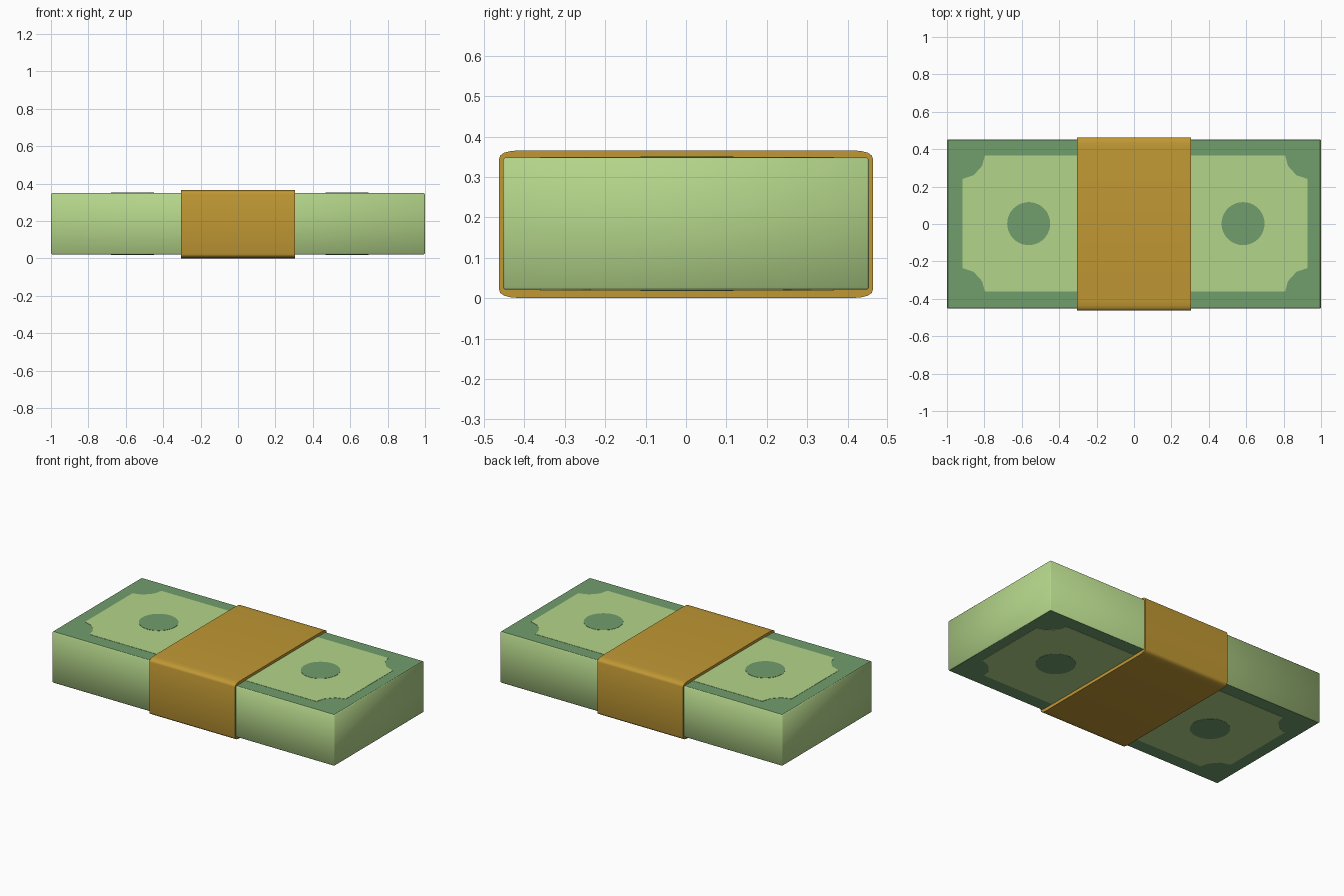
import bpy, bmesh, math

if "Cube" in bpy.data.objects:
    bpy.data.objects.remove(bpy.data.objects["Cube"])


def material(name, rgb):
    lin = [((c / 255 + 0.055) / 1.055) ** 2.4 for c in rgb]
    m = bpy.data.materials.new(name)
    m.diffuse_color = (*lin, 1)
    m.use_nodes = True
    m.node_tree.nodes["Principled BSDF"].inputs["Base Color"].default_value = m.diffuse_color
    return m


LIGHT = material("light green paper", (180, 213, 138))
DARK = material("dark green ink", (113, 159, 109))
GOLD = material("gold band", (192, 152, 52))

Z0, Z1, HY = 0.021, 0.348, 0.453      # stack bottom, top, half depth


def finish(name, bm, mats):
    bmesh.ops.recalc_face_normals(bm, faces=bm.faces[:])
    me = bpy.data.meshes.new(name)
    bm.to_mesh(me)
    bm.free()
    for m in mats:
        me.materials.append(m)
    ob = bpy.data.objects.new(name, me)
    bpy.context.collection.objects.link(ob)
    return ob


def prism(name, points, offset, mat):
    """Extrude a closed 3D outline along offset."""
    bm = bmesh.new()
    face = bm.faces.new([bm.verts.new(p) for p in points])
    new = bmesh.ops.extrude_face_region(bm, geom=[face])["geom"]
    bmesh.ops.translate(bm, vec=offset, verts=[v for v in new if isinstance(v, bmesh.types.BMVert)])
    # the extrude keeps the starting cap, so close it if it was removed
    bmesh.ops.holes_fill(bm, edges=[e for e in bm.edges if e.is_boundary], sides=0)
    return finish(name, bm, [mat])


# Stack of notes: softened block with pale paper sides, inked top and bottom
bm = bmesh.new()
bmesh.ops.create_cube(bm, size=1)
for v in bm.verts:
    v.co = (v.co.x * 2, v.co.y * 2 * HY, Z0 + (v.co.z + 0.5) * (Z1 - Z0))
bmesh.ops.bevel(bm, geom=bm.edges[:], offset=0.005, segments=1, affect='EDGES')
bm.normal_update()
for f in bm.faces:
    inked = abs(f.normal.z) > 0.9
    f.material_index = 1 if inked else 0
    f.smooth = not inked
finish("note_stack", bm, [LIGHT, DARK])

# Printed panel outline with notched corners
notch = [(0.12, 0), (0.105, 0.055), (0.06, 0.105), (0, 0.125)]
left, right, low, high = -0.917, 0.928, -0.361, 0.366
outline = []
for cx, cy, sx, sy in ((left, high, 1, -1), (right, high, -1, -1),
                       (right, low, -1, 1), (left, low, 1, 1)):
    corner = [(cx + sx * dx, cy + sy * dy) for dx, dy in notch]
    outline += corner[::-1] if sx * sy < 0 else corner

# Panels and round medallions on both faces
for side, z, s in (("top", Z1, 1), ("bottom", Z0, -1)):
    prism(side + "_panel", [(x, y, z - s * 0.001) for x, y in outline],
          (0, 0, s * 0.0025), LIGHT)
    for label, cx in (("left", -0.563), ("right", 0.583)):
        ring = [(cx + 0.115 * math.cos(a), 0.002 + 0.115 * math.sin(a), z)
                for a in (math.tau * i / 40 for i in range(40))]
        prism(f"{side}_{label}_medallion", ring, (0, 0, s * 0.003), DARK)

# Paper band wrapped round the middle, with rounded corners
H = 0.183
quarter = [(0.463, 0.161), (0.460, 0.170), (0.450, 0.177), (0.434, 0.181), (0.410, H)]
half = quarter + [(-y, z) for y, z in quarter[::-1]]
section = half + [(-y, -z) for y, z in half]
band = prism("wrapping_band", [(-0.304, y, H + z) for y, z in section], (0.608, 0, 0), GOLD)
bpy.context.view_layer.objects.active = band
band.select_set(True)
bpy.ops.object.shade_smooth_by_angle(angle=math.radians(40))
